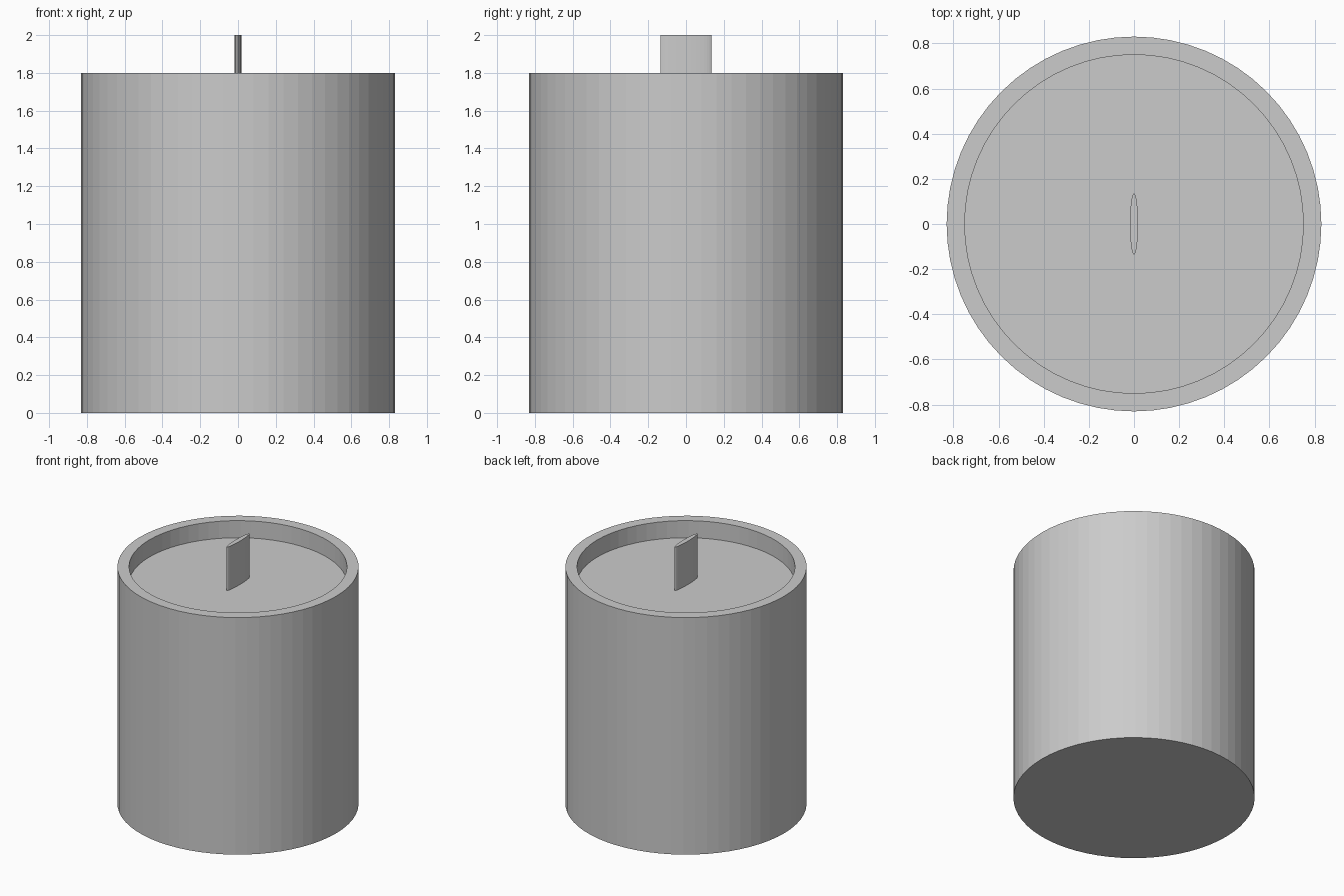
import bpy
import bmesh
import math

if "Cube" in bpy.data.objects:
    bpy.data.objects.remove(bpy.data.objects["Cube"])

SIDES = 64


def new_object(name, bm):
    bmesh.ops.recalc_face_normals(bm, faces=bm.faces)
    mesh = bpy.data.meshes.new(name)
    bm.to_mesh(mesh)
    bm.free()
    obj = bpy.data.objects.new(name, mesh)
    bpy.context.collection.objects.link(obj)
    return obj


def ring(bm, rx, ry, z, sides):
    step = 2 * math.pi / sides
    return [bm.verts.new((rx * math.cos(i * step), ry * math.sin(i * step), z))
            for i in range(sides)]


def stack(name, levels, sides=SIDES):
    """Loft elliptical rings (rx, ry, z) and cap both ends."""
    bm = bmesh.new()
    rings = [ring(bm, *level, sides) for level in levels]
    for a, b in zip(rings, rings[1:]):
        for i in range(sides):
            j = (i + 1) % sides
            bm.faces.new((a[i], a[j], b[j], b[i]))
    bm.faces.new(rings[0])
    bm.faces.new(rings[-1])
    return new_object(name, bm)


WAX_TOP = 1.67
FLOOR = 0.08

# Jar: outer wall, flat rim, inner wall and floor
stack("jar", [(0.83, 0.83, 0), (0.83, 0.83, 1.8),
              (0.75, 0.75, 1.8), (0.75, 0.75, FLOOR)])

# Wax filling the jar to just under the rim
stack("wax", [(0.75, 0.75, FLOOR), (0.75, 0.75, WAX_TOP)])

# Flat oval wick standing in the wax
stack("wick", [(0.018, 0.135, FLOOR + 0.02), (0.018, 0.135, 2.0)], 32)
